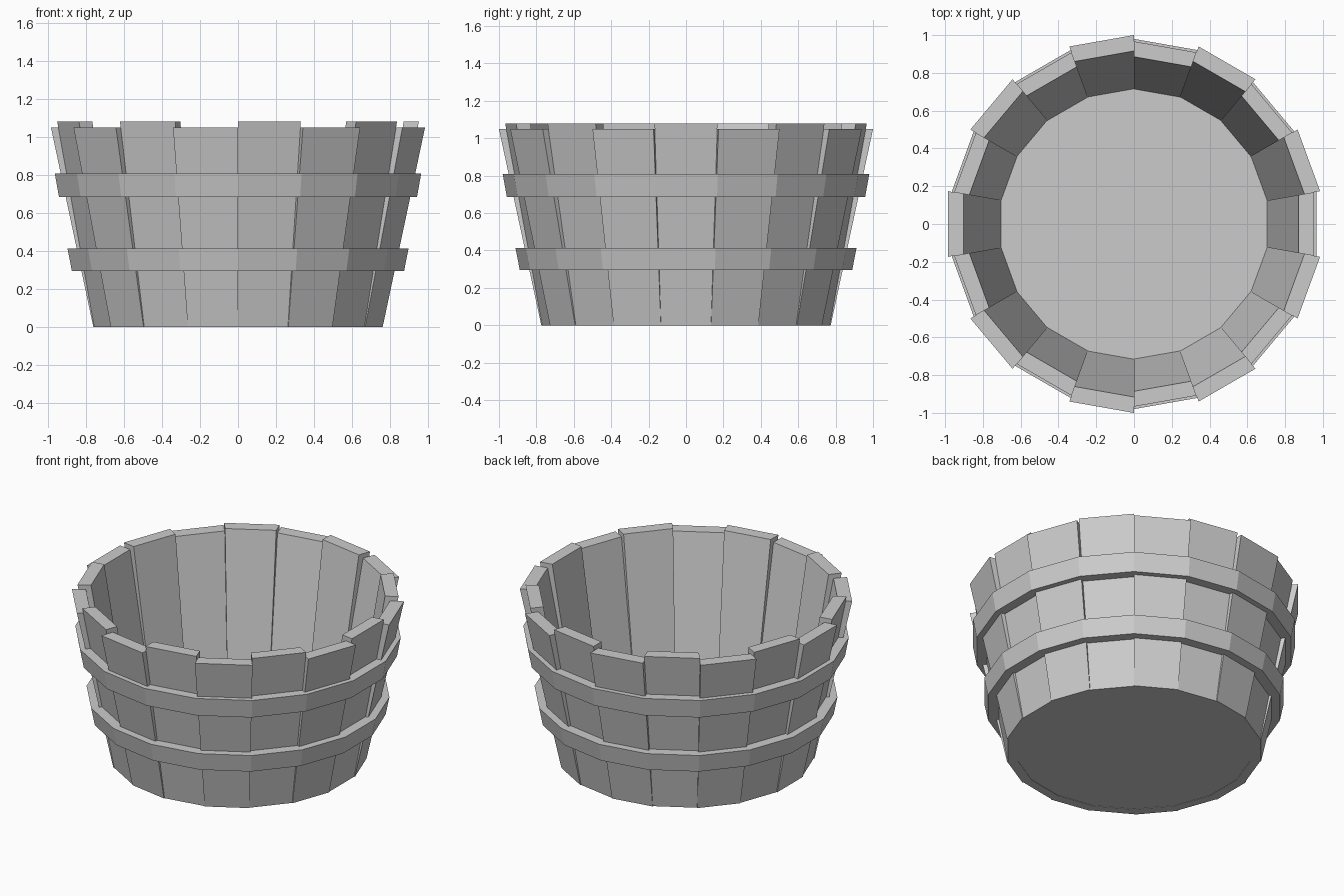
import bpy, bmesh, math

if "Cube" in bpy.data.objects:
    bpy.data.objects.remove(bpy.data.objects["Cube"])

SIDES = 18
STEP = 2 * math.pi / SIDES
K = 1 / math.cos(STEP / 2)   # flat distance -> corner radius


def corner(r, z, i):
    a = (i - 0.5) * STEP
    return (r * K * math.cos(a), r * K * math.sin(a), z)


def finish(name, bm):
    bmesh.ops.recalc_face_normals(bm, faces=bm.faces)
    me = bpy.data.meshes.new(name)
    bm.to_mesh(me)
    bm.free()
    ob = bpy.data.objects.new(name, me)
    bpy.context.collection.objects.link(ob)
    return ob


def stave(i, profile):
    """One wedge-sided board from an (r, z) profile."""
    bm = bmesh.new()
    a = [bm.verts.new(corner(r, z, i)) for r, z in profile]
    b = [bm.verts.new(corner(r, z, i + 1)) for r, z in profile]
    bm.faces.new(a)
    bm.faces.new(b[::-1])
    for j in range(4):
        k = (j + 1) % 4
        bm.faces.new((a[j], b[j], b[k], a[k]))
    return finish(f"stave_{i + 1:02d}", bm)


def hoop(name, profile):
    """Closed faceted ring from an (r, z) profile."""
    bm = bmesh.new()
    rings = [[bm.verts.new(corner(r, z, i)) for r, z in profile]
             for i in range(SIDES)]
    for i in range(SIDES):
        a, b = rings[i], rings[(i + 1) % SIDES]
        for j in range(4):
            k = (j + 1) % 4
            bm.faces.new((a[j], b[j], b[k], a[k]))
    return finish(name, bm)


# Staves: taller upright boards alternate with shorter, wider-leaning ones
tall = [(0.70, 0), (0.757, 0), (0.952, 1.08), (0.872, 1.08)]
short = [(0.70, 0), (0.762, 0), (0.985, 1.05), (0.902, 1.05)]
for i in range(SIDES):
    stave(i, short if i % 2 else tall)

# Two hoops
hoop("lower_hoop", [(0.80, 0.295), (0.875, 0.295), (0.898, 0.412), (0.82, 0.412)])
hoop("upper_hoop", [(0.87, 0.685), (0.943, 0.685), (0.965, 0.808), (0.89, 0.808)])

# Floor
bm = bmesh.new()
low = [bm.verts.new(corner(0.70, 0.002, i)) for i in range(SIDES)]
top = [bm.verts.new(corner(0.705, 0.025, i)) for i in range(SIDES)]
bm.faces.new(low[::-1])
bm.faces.new(top)
for i in range(SIDES):
    k = (i + 1) % SIDES
    bm.faces.new((low[i], low[k], top[k], top[i]))
finish("tub_floor", bm)
